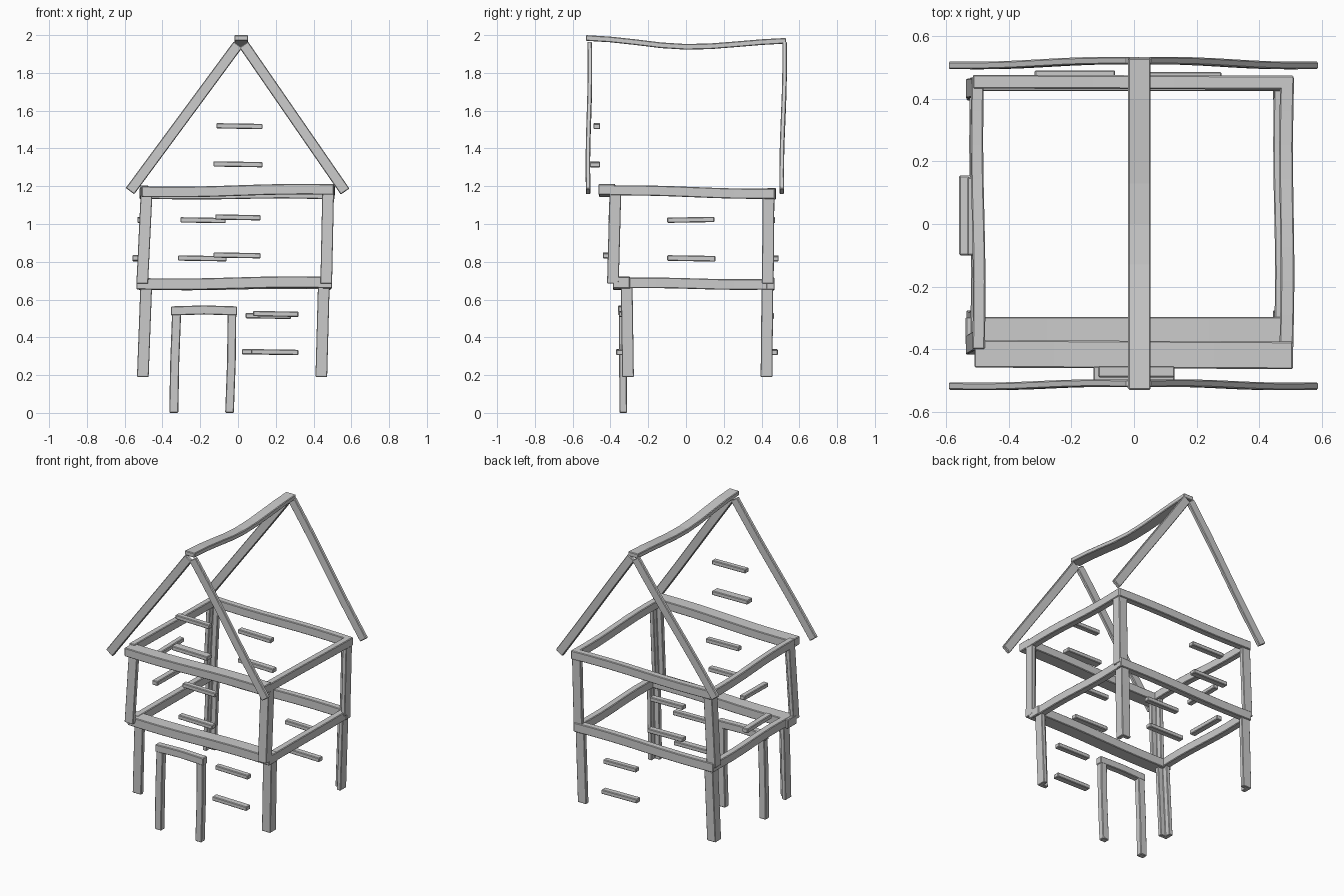
import bpy, bmesh, math
from mathutils import Vector

if "Cube" in bpy.data.objects:
    bpy.data.objects.remove(bpy.data.objects["Cube"])

grey = bpy.data.materials.new("weathered_grey")
grey.diffuse_color = (0.6, 0.6, 0.6, 1)
grey.use_nodes = True
grey.node_tree.nodes["Principled BSDF"].inputs["Base Color"].default_value = grey.diffuse_color
X, Y, Z = Vector((1, 0, 0)), Vector((0, 1, 0)), Vector((0, 0, 1))


def sweep(name, path, profile, u, v, bevel=0.004):
    """Loft a flat profile along path points, keeping its axes u and v."""
    bm = bmesh.new()
    rings = [[bm.verts.new(Vector(p) + u * a + v * b) for a, b in profile] for p in path]
    n = len(profile)
    for r, s in zip(rings, rings[1:]):
        for i in range(n):
            bm.faces.new((r[i], r[(i + 1) % n], s[(i + 1) % n], s[i]))
    bm.faces.new(rings[0][::-1])
    bm.faces.new(rings[-1])
    bmesh.ops.recalc_face_normals(bm, faces=bm.faces)
    mesh = bpy.data.meshes.new(name)
    bm.to_mesh(mesh)
    bm.free()
    mesh.materials.append(grey)
    ob = bpy.data.objects.new(name, mesh)
    bpy.context.collection.objects.link(ob)
    if bevel:
        mod = ob.modifiers.new("worn_edges", 'BEVEL')
        mod.width, mod.segments = bevel, 1
    return ob


def rect(w, h):
    return [(-w / 2, -h / 2), (w / 2, -h / 2), (w / 2, h / 2), (-w / 2, h / 2)]


def corner(sx, sy, a=0.062, t=0.027):
    """L-shaped section whose outer corner points towards (sx, sy)."""
    pts = [(0, 0), (a, 0), (a, t), (t, t), (t, a), (0, a)]
    return [(-sx * p, -sy * q) for p, q in pts]


def bowed(a, b, bow, n=8):
    """Points from a to b with a gentle S-shaped waver."""
    a, b, bow = Vector(a), Vector(b), Vector(bow)
    return [a.lerp(b, i / n) + bow * math.sin(2 * math.pi * i / n) for i in range(n + 1)]


# Corner posts: two boards meeting in an L, lower storey set back at the front
for side, sx in (("left", -1), ("right", 1)):
    for end, sy in (("front", -1), ("back", 1)):
        lx0, lx1 = (-0.535, -0.517) if sx < 0 else (0.472, 0.485)
        ux0, ux1 = (-0.538, -0.515) if sx < 0 else (0.498, 0.508)
        ly0, ly1 = (-0.338, -0.345) if sy < 0 else (0.457, 0.462)
        uy0, uy1 = (-0.418, -0.405) if sy < 0 else (0.464, 0.468)
        sweep(f"lower_post_{end}_{side}", [(lx0, ly0, 0.19), (lx1, ly1, 0.67)],
              corner(sx, sy), X, Y, 0.003)
        sweep(f"upper_post_{end}_{side}", [(ux0, uy0, 0.685), (ux1, uy1, 1.165)],
              corner(sx, sy), X, Y, 0.003)

# Horizontal beams of both storeys
wave = (0, 0, -0.004)
sweep("upper_front_beam", bowed((-0.51, -0.415, 1.171), (0.508, -0.42, 1.183), wave),
      rect(0.088, 0.056), Y, Z)
sweep("lower_front_beam", bowed((-0.538, -0.342, 0.684), (0.498, -0.342, 0.69), wave),
      rect(0.09, 0.06), Y, Z)
sweep("upper_back_beam", bowed((-0.515, 0.455, 1.163), (0.51, 0.452, 1.158), wave),
      rect(0.044, 0.056), Y, Z)
sweep("lower_back_beam", bowed((-0.525, 0.447, 0.683), (0.495, 0.447, 0.683), wave),
      rect(0.044, 0.06), Y, Z)
side_wave = (0.003, 0, 0.003)
sweep("upper_left_beam", bowed((-0.497, -0.4, 1.178), (-0.5, 0.47, 1.16), side_wave),
      rect(0.04, 0.054), X, Z)
sweep("upper_right_beam", bowed((0.487, -0.4, 1.178), (0.49, 0.47, 1.16), side_wave),
      rect(0.044, 0.054), X, Z)
sweep("lower_left_beam", bowed((-0.502, -0.36, 0.687), (-0.502, 0.46, 0.681), side_wave),
      rect(0.044, 0.056), X, Z)
sweep("lower_right_beam", bowed((0.47, -0.36, 0.687), (0.47, 0.46, 0.681), side_wave),
      rect(0.044, 0.056), X, Z)

# Gable rafters, front and back
for end, y0, y1 in (("front", -0.518, -0.51), ("back", 0.507, 0.522)):
    for side, foot, top in (("left", (-0.572, 1.174), (0.0, 1.95)),
                            ("right", (0.567, 1.172), (0.03, 1.95))):
        a, b = Vector((foot[0], y0, foot[1])), Vector((top[0], y1, top[1]))
        d = (b - a).normalized()
        across = d.cross(Y).normalized()
        sweep(f"{end}_{side}_rafter", bowed(a, b, (0, -0.003, 0)),
              rect(0.024, 0.056), Y, across)

# Sagging ridge board
ridge = [(-0.53, 1.985), (-0.4, 1.977), (-0.27, 1.963), (-0.13, 1.946), (0, 1.938),
         (0.13, 1.941), (0.27, 1.952), (0.4, 1.963), (0.53, 1.97)]
sweep("ridge_board", [(0.017, y, z) for y, z in ridge], rect(0.072, 0.03), X, Z)

# Door frame
sweep("left_door_jamb", [(-0.34, -0.332, 0), (-0.335, -0.334, 0.27), (-0.325, -0.336, 0.53)],
      rect(0.048, 0.04), X, Y)
sweep("right_door_jamb", [(-0.045, -0.332, 0), (-0.035, -0.334, 0.27), (-0.032, -0.336, 0.53)],
      rect(0.046, 0.04), X, Y)
sweep("door_lintel", [(-0.355, -0.337, 0.54), (-0.18, -0.337, 0.545), (-0.005, -0.337, 0.54)],
      rect(0.044, 0.048), Y, Z)

# Loose wall planks running along x: start, end, y, z, depth
planks = {
    "gable_plank_high": (-0.115, 0.13, -0.472, 1.518, 0.036),
    "gable_plank_low": (-0.13, 0.13, -0.482, 1.316, 0.054),
    "front_plank_high": (-0.12, 0.12, -0.393, 1.035, 0.036),
    "front_plank_low": (-0.13, 0.12, -0.42, 0.834, 0.04),
    "door_side_plank_high": (0.08, 0.32, -0.336, 0.524, 0.038),
    "door_side_plank_low": (0.07, 0.32, -0.348, 0.322, 0.044),
    "back_plank_high": (-0.305, -0.065, 0.452, 1.02, 0.04),
    "back_plank_low": (-0.318, -0.06, 0.47, 0.818, 0.042),
    "back_lower_plank_high": (0.04, 0.28, 0.448, 0.513, 0.036),
    "back_lower_plank_low": (0.02, 0.28, 0.466, 0.322, 0.04),
}
for name, (x0, x1, y, z, depth) in planks.items():
    sweep(name, [(x0, y, z + 0.002), (x1, y, z - 0.002)], rect(depth, 0.028), Y, Z)

# Planks on the left wall
sweep("left_plank_high", [(-0.515, -0.1, 1.02), (-0.515, 0.15, 1.024)], rect(0.036, 0.028), X, Z)
sweep("left_plank_low", [(-0.539, -0.1, 0.82), (-0.539, 0.155, 0.816)], rect(0.04, 0.03), X, Z)
